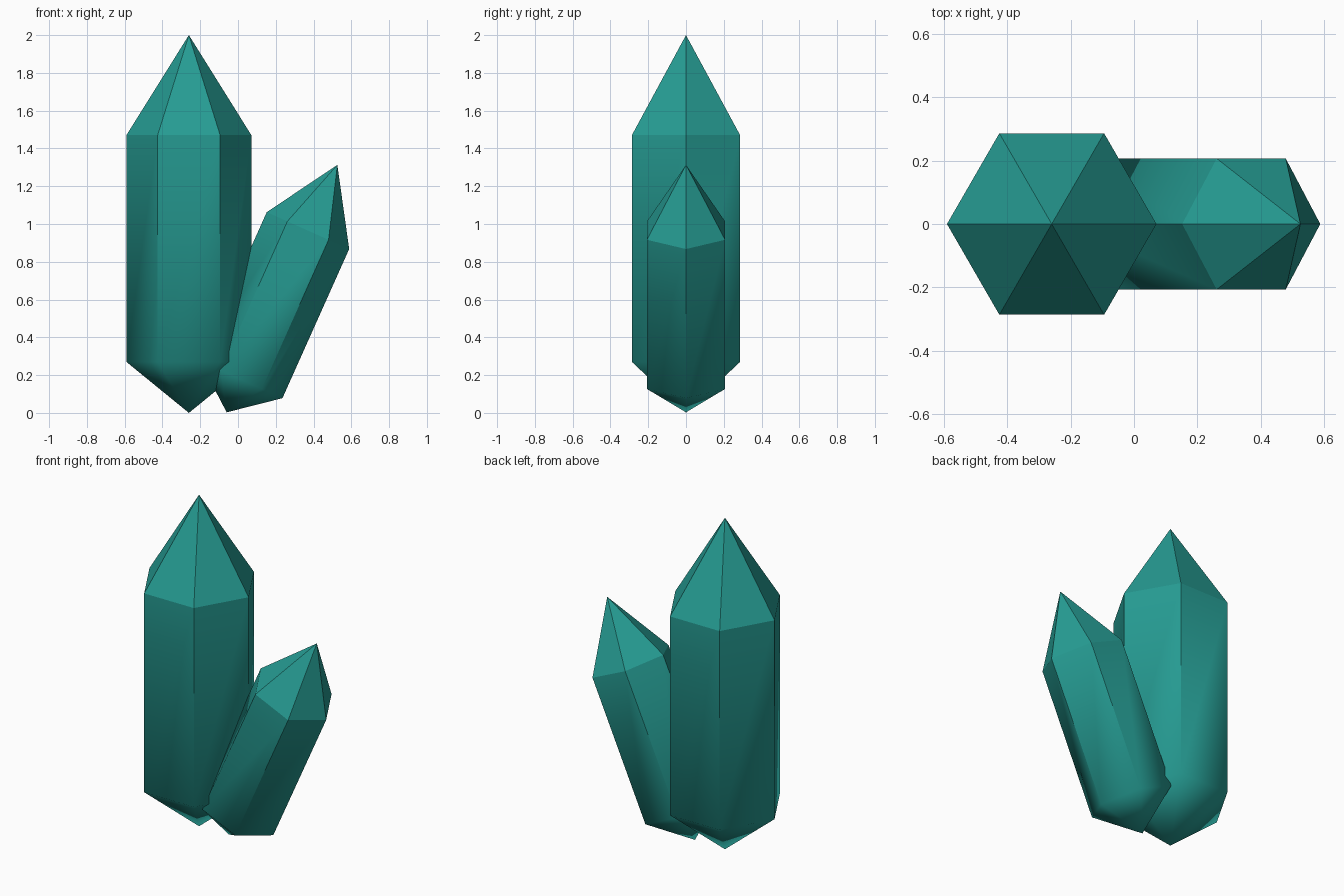
import bpy, bmesh, math
from mathutils import Matrix

if "Cube" in bpy.data.objects:
    bpy.data.objects.remove(bpy.data.objects["Cube"])

teal = bpy.data.materials.new("crystal teal")
teal.diffuse_color = (0.019, 0.33, 0.29, 1)
teal.use_nodes = True
teal.node_tree.nodes["Principled BSDF"].inputs["Base Color"].default_value = teal.diffuse_color


def crystal(name, radius, levels, base, tilt):
    """Hexagonal prism with a point at each end.
    levels = bottom tip, lower ring, upper ring, top tip (along the axis)."""
    low_tip, low_ring, high_ring, high_tip = levels
    bm = bmesh.new()

    def ring(z):
        return [bm.verts.new((radius * math.cos(i * math.pi / 3),
                              radius * math.sin(i * math.pi / 3), z)) for i in range(6)]

    lower, upper = ring(low_ring), ring(high_ring)
    bottom = bm.verts.new((0, 0, low_tip))
    top = bm.verts.new((0, 0, high_tip))
    for i in range(6):
        j = (i + 1) % 6
        bm.faces.new((bottom, lower[j], lower[i]))
        bm.faces.new((lower[i], lower[j], upper[j], upper[i]))
        bm.faces.new((upper[i], upper[j], top))

    # crisp facets above, soft shading round the lower end
    for f in bm.faces:
        f.smooth = True
    for e in bm.edges:
        e.smooth = all(v.co.z < high_ring - 0.01 for v in e.verts)

    bm.transform(Matrix.Translation(base) @ Matrix.Rotation(tilt, 4, 'Y'))
    mesh = bpy.data.meshes.new(name)
    bm.to_mesh(mesh)
    bm.free()
    mesh.materials.append(teal)
    obj = bpy.data.objects.new(name, mesh)
    bpy.context.collection.objects.link(obj)


# tall upright crystal
crystal("large_crystal", 0.331, (0, 0.27, 1.47, 2.0), (-0.26, 0, 0), 0)
# shorter crystal leaning to the right
crystal("small_crystal", 0.239, (0, 0.189, 1.054, 1.435), (-0.06, 0, 0.003), math.radians(24.1))
